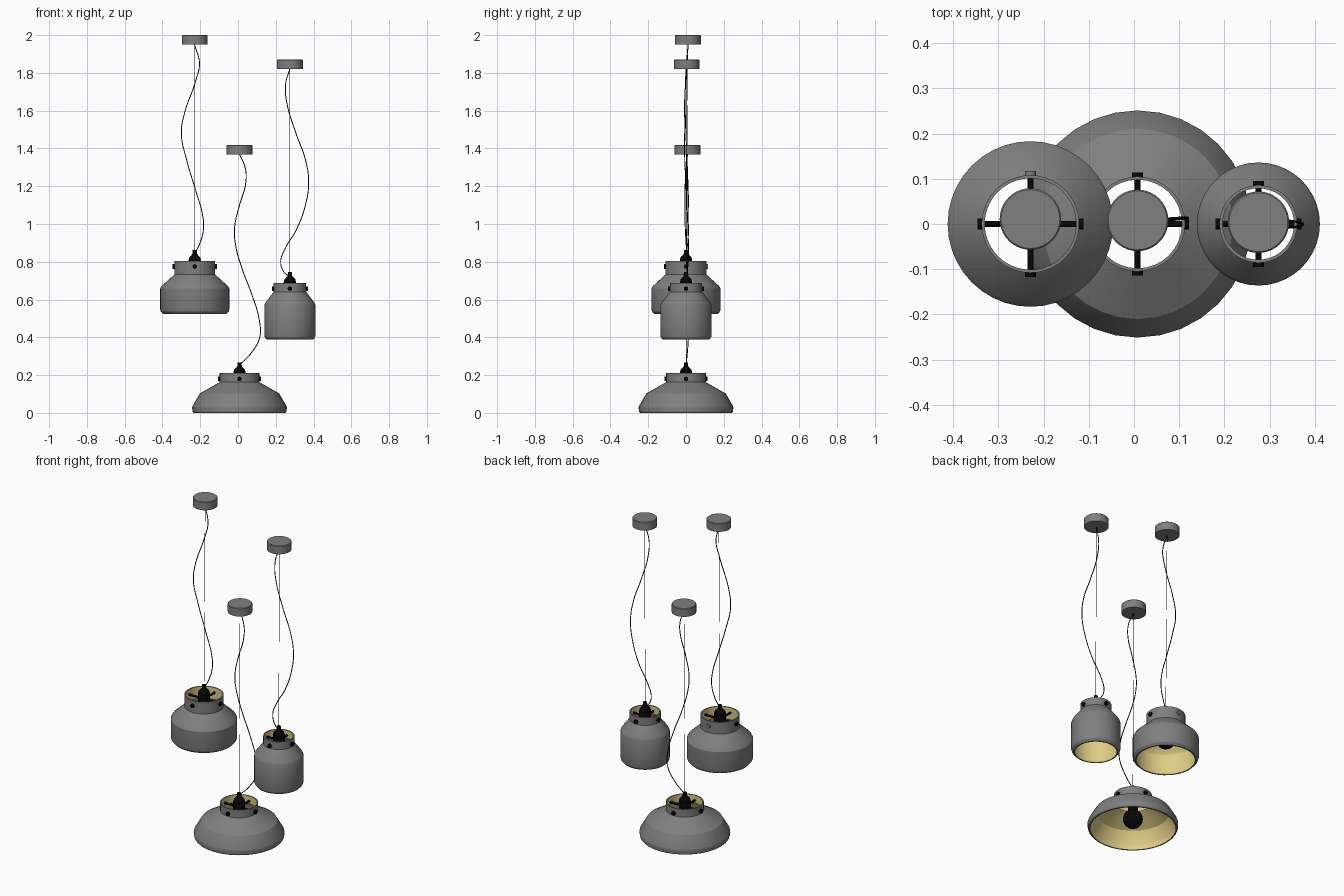
import bpy, bmesh, math
from mathutils import Vector

if "Cube" in bpy.data.objects:
    bpy.data.objects.remove(bpy.data.objects["Cube"])


def material(name, color):
    m = bpy.data.materials.new(name)
    m.diffuse_color = color
    m.use_nodes = True
    m.node_tree.nodes["Principled BSDF"].inputs["Base Color"].default_value = m.diffuse_color
    return m


GREY = material("dark_grey", (0.215, 0.215, 0.215, 1))
BLACK = material("black", (0.002, 0.002, 0.002, 1))
GOLD = material("gold_lining", (0.74, 0.61, 0.24, 1))


def finish(ob, mat):
    ob.data.materials.append(mat)
    bpy.ops.object.select_all(action='DESELECT')
    ob.select_set(True)
    bpy.context.view_layer.objects.active = ob
    bpy.ops.object.shade_smooth_by_angle(angle=math.radians(25))
    return ob


def lathe(name, profile, loc, mat, sides=40, flip=False):
    """Spin an (r, z) profile, listed top to bottom, around the z axis."""
    bm = bmesh.new()
    rings = []
    for r, z in profile:
        if r == 0:
            rings.append([bm.verts.new((0, 0, z))] * sides)
        else:
            rings.append([bm.verts.new((r * math.cos(a), r * math.sin(a), z))
                          for a in (2 * math.pi * i / sides for i in range(sides))])
    for top, low in zip(rings, rings[1:]):
        for i in range(sides):
            j = (i + 1) % sides
            corners = list(dict.fromkeys((top[i], low[i], low[j], top[j])))
            bm.faces.new(corners[::-1] if flip else corners)
    me = bpy.data.meshes.new(name)
    bm.to_mesh(me)
    bm.free()
    ob = bpy.data.objects.new(name, me)
    ob.location = loc
    bpy.context.collection.objects.link(ob)
    return finish(ob, mat)


def rod(name, a, b, radius, mat, sides=16):
    a, b = Vector(a), Vector(b)
    d = b - a
    bpy.ops.mesh.primitive_cylinder_add(vertices=sides, radius=radius, depth=d.length,
                                        location=(a + b) / 2,
                                        rotation=d.to_track_quat('Z', 'Y').to_euler())
    ob = bpy.context.object
    ob.name = name
    return finish(ob, mat)


def cord(name, pts, radius=0.0025):
    cu = bpy.data.curves.new(name, 'CURVE')
    cu.dimensions = '3D'
    cu.bevel_depth = radius
    cu.bevel_resolution = 2
    cu.resolution_u = 8
    cu.use_fill_caps = True
    sp = cu.splines.new('BEZIER')
    sp.bezier_points.add(len(pts) - 1)
    for bp, p in zip(sp.bezier_points, pts):
        bp.co = p
        bp.handle_left_type = bp.handle_right_type = 'AUTO'
    cu.materials.append(BLACK)
    ob = bpy.data.objects.new(name, cu)
    bpy.context.collection.objects.link(ob)


def pendant(tag, x, canopy_y, canopy_top, profile, wave, sides=40, grey_bolt=False):
    neck_r, top = profile[0]
    wall = 0.007

    # ceiling canopy
    z = canopy_top
    lathe(tag + "_canopy", [(0, z), (0.065, z), (0.068, z - 0.003), (0.068, z - 0.05), (0, z - 0.05)],
          (x, canopy_y, 0), GREY)

    # outer shade with returned rims, and coloured lining
    inner = [(r - wall, h) for r, h in profile]
    lathe(tag + "_shade", [inner[0]] + profile + [inner[-1]], (x, 0, 0), GREY, sides)
    lathe(tag + "_lining", inner, (x, 0, 0), GOLD, sides, flip=True)

    # cord grip, hub and lamp socket
    hub = [(0, 0.057), (0.011, 0.057), (0.012, 0.037), (0.018, 0.03), (0.029, 0.019), (0.031, 0.008),
           (0.033, 0.006), (0.033, -0.05), (0.027, -0.055), (0.027, -0.11), (0, -0.11)]
    lathe(tag + "_socket", hub, (x, 0, top), BLACK, 24)

    # bulb
    ball = [(0.055 * math.sin(math.pi * i / 14), 0.055 * math.cos(math.pi * i / 14)) for i in range(1, 14)]
    lathe(tag + "_bulb", [(0, 0.055)] + ball + [(0, -0.055)], (x, 0, top - 0.15), BLACK, 28)

    # four spokes with bolt heads outside the neck
    bz = top - 0.03
    for i, (dx, dy) in enumerate(((1, 0), (0, 1), (-1, 0), (0, -1))):
        rod(f"{tag}_spoke_{i}", (x, 0, bz), (x + dx * neck_r, dy * neck_r, bz), 0.0065, BLACK, 12)
        r0, r1 = neck_r - 0.004, neck_r + 0.009
        rod(f"{tag}_bolt_{i}", (x + dx * r0, dy * r0, bz), (x + dx * r1, dy * r1, bz), 0.012,
            GREY if grey_bolt and i == 1 else BLACK)

    # straight hanging wire and loose power cord
    end = canopy_top - 0.05
    rod(tag + "_wire", (x, 0, top + 0.04), (x, canopy_y, end), 0.0012, BLACK, 8)
    n = len(wave) - 1
    cord(tag + "_cord", [(cx, canopy_y * (1 - i / n) - 0.012 * math.sin(2 * math.pi * i / n), cz)
                         for i, (cx, cz) in enumerate(wave)])


# left pendant: wide drum shade
pendant("left", -0.229, 0.011, 2.0,
        [(0.108, 0.805), (0.108, 0.733), (0.175, 0.672), (0.183, 0.658),
         (0.183, 0.548), (0.18, 0.537), (0.168, 0.524)],
        [(-0.23, 1.95), (-0.204, 1.85), (-0.225, 1.755), (-0.285, 1.58), (-0.3, 1.475), (-0.272, 1.34),
         (-0.225, 1.18), (-0.188, 1.05), (-0.183, 0.97), (-0.205, 0.89), (-0.23, 0.84)], 40, True)

# middle pendant: broad low shade
pendant("middle", 0.008, 0.008, 1.418,
        [(0.105, 0.21), (0.105, 0.163), (0.21, 0.103), (0.249, 0.036),
         (0.251, 0.026), (0.248, 0.006), (0.243, 0)],
        [(0.008, 1.37), (0.04, 1.29), (0.04, 1.21), (0.008, 1.1), (-0.018, 0.98), (-0.013, 0.89),
         (0.023, 0.76), (0.073, 0.627), (0.112, 0.495), (0.115, 0.4), (0.072, 0.32), (0.01, 0.255)], 32)

# right pendant: narrow tall shade
pendant("right", 0.275, 0.004, 1.87,
        [(0.086, 0.688), (0.086, 0.641), (0.13, 0.583), (0.136, 0.57),
         (0.136, 0.41), (0.133, 0.4), (0.122, 0.388)],
        [(0.274, 1.82), (0.252, 1.74), (0.26, 1.635), (0.309, 1.475), (0.357, 1.34), (0.374, 1.225),
         (0.357, 1.1), (0.309, 0.97), (0.247, 0.865), (0.226, 0.8), (0.24, 0.75), (0.272, 0.72)])
